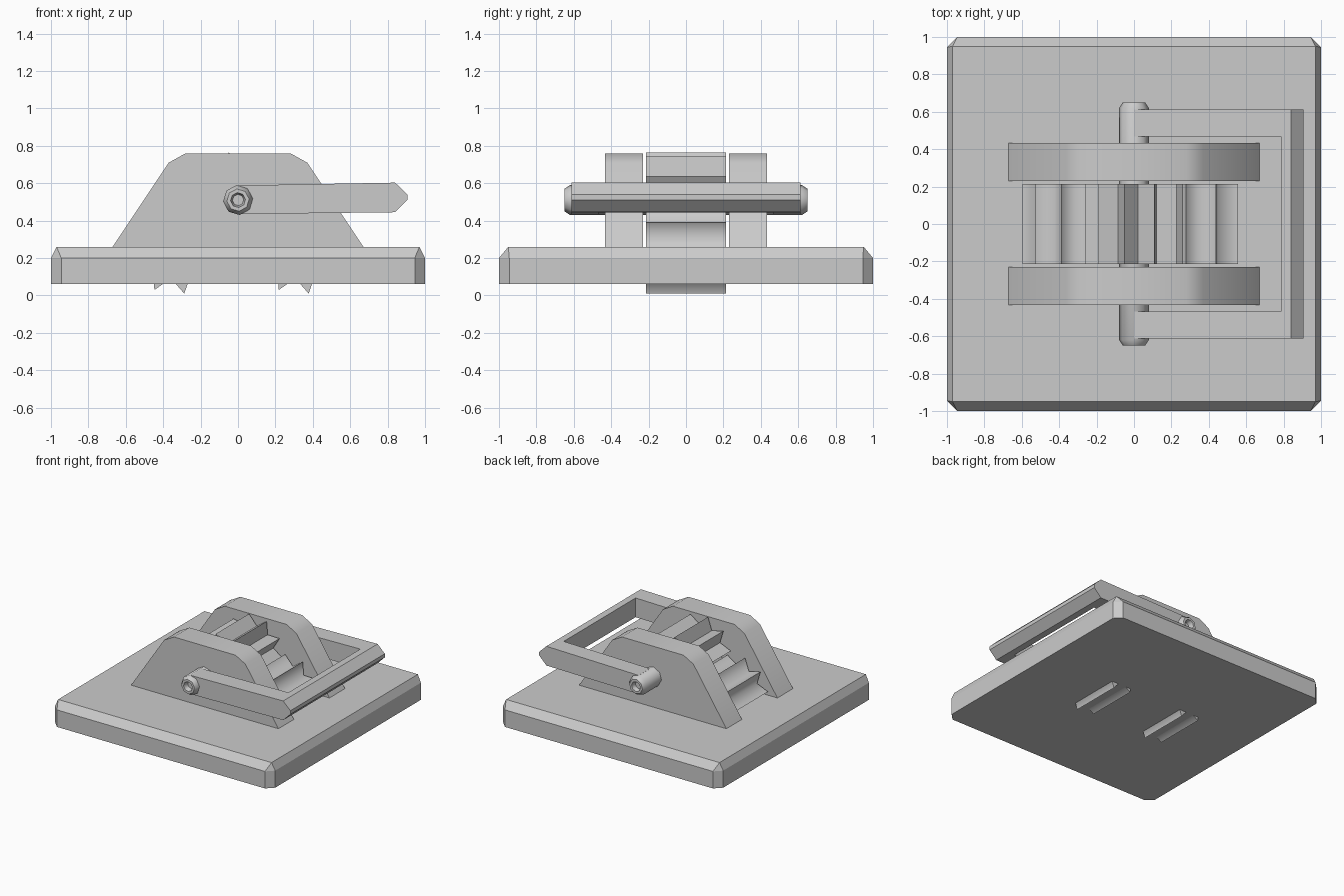
import bpy, bmesh
from math import sin, cos, radians, pi

if "Cube" in bpy.data.objects:
    bpy.data.objects.remove(bpy.data.objects["Cube"])


def finish(name, bm, smooth=None):
    """Turn a bmesh into an object, optionally smooth below an angle."""
    bmesh.ops.recalc_face_normals(bm, faces=bm.faces)
    me = bpy.data.meshes.new(name)
    bm.to_mesh(me)
    bm.free()
    if smooth:
        me.shade_smooth()
        me.set_sharp_from_angle(angle=radians(smooth))
    ob = bpy.data.objects.new(name, me)
    bpy.context.collection.objects.link(ob)
    return ob


def loft(name, rings, smooth=None):
    """Skin equal-length rings of points and cap both ends."""
    bm = bmesh.new()
    vs = [[bm.verts.new(p) for p in ring] for ring in rings]
    n = len(vs[0])
    for a, b in zip(vs, vs[1:]):
        for i in range(n):
            j = (i + 1) % n
            bm.faces.new((a[i], a[j], b[j], b[i]))
    bm.faces.new(vs[0])
    bm.faces.new(vs[-1])
    return finish(name, bm, smooth)


def prism(name, profile, y0, y1, smooth=None):
    """Extrude an (x, z) profile along y."""
    return loft(name, [[(x, y, z) for x, z in profile] for y in (y0, y1)], smooth)


# Base plate: cut corners, sloped rim up to a rectangular top
c = 0.945
octagon = [(-c, -1), (c, -1), (1, -c), (1, c), (c, 1), (-c, 1), (-1, c), (-1, -c)]
bm = bmesh.new()
low, mid = [[bm.verts.new((x, y, z)) for x, y in octagon] for z in (0.06, 0.2)]
top = [bm.verts.new((x, y, 0.26)) for x, y in ((0.97, -0.95), (0.97, 0.95), (-0.97, 0.95), (-0.97, -0.95))]
bm.faces.new(low)
bm.faces.new(top)
for i in range(8):
    j = (i + 1) % 8
    bm.faces.new((low[i], low[j], mid[j], mid[i]))
for k in range(4):
    a, b, d = mid[2 * k], mid[2 * k + 1], mid[(2 * k + 2) % 8]
    bm.faces.new((a, b, top[k], top[k - 1]))
    bm.faces.new((b, d, top[k]))
finish("base_plate", bm)

# Side brackets
half = [(0.67, 0.26), (0.37, 0.71), (0.28, 0.76)]
bracket = half + [(-x, z) for x, z in reversed(half)]
for side, y0 in (("front", -0.432), ("back", 0.23)):
    prism(side + "_bracket", bracket, y0, y0 + 0.202, 35)

# Three ten-toothed rollers: one on the axle, two poking through the base
for name, cx, cz, smooth in (("upper_roller", 0, 0.51, None),
                             ("left_roller", -0.337, 0.265, 86),
                             ("right_roller", 0.328, 0.265, 86)):
    star = []
    for i in range(20):
        r = 0.175 if i % 2 else 0.26
        a = radians(101 + 18 * i)
        star.append((cx + r * cos(a), cz + r * sin(a)))
    prism(name, star, -0.215, 0.215, smooth)

# Axle: octagonal pin with chamfered, recessed ends
ends = [(0.03, 0.61), (0.04, 0.65), (0.06, 0.65), (0.08, 0.62)]
steps = [(r, -y) for r, y in ends] + ends[::-1]
loft("axle", [[(r * cos(pi / 4 * i + 0.1), y, 0.51 + r * sin(pi / 4 * i + 0.1))
               for i in range(8)] for r, y in steps], 50)

# U-shaped lever handle: pointed bar with the middle cut away
handle = prism("lever_handle", [(0.0, 0.435), (0.84, 0.445), (0.905, 0.51), (0.905, 0.54),
                                (0.84, 0.603), (0.0, 0.588)], -0.613, 0.613)
cutter = prism("handle_cutter", [(-0.2, 0.2), (0.785, 0.2), (0.785, 0.9), (-0.2, 0.9)], -0.467, 0.467)
cutter.hide_render = True
cutter.hide_viewport = True
cut = handle.modifiers.new("opening", "BOOLEAN")
cut.operation = "DIFFERENCE"
cut.object = cutter
cut.solver = "EXACT"
